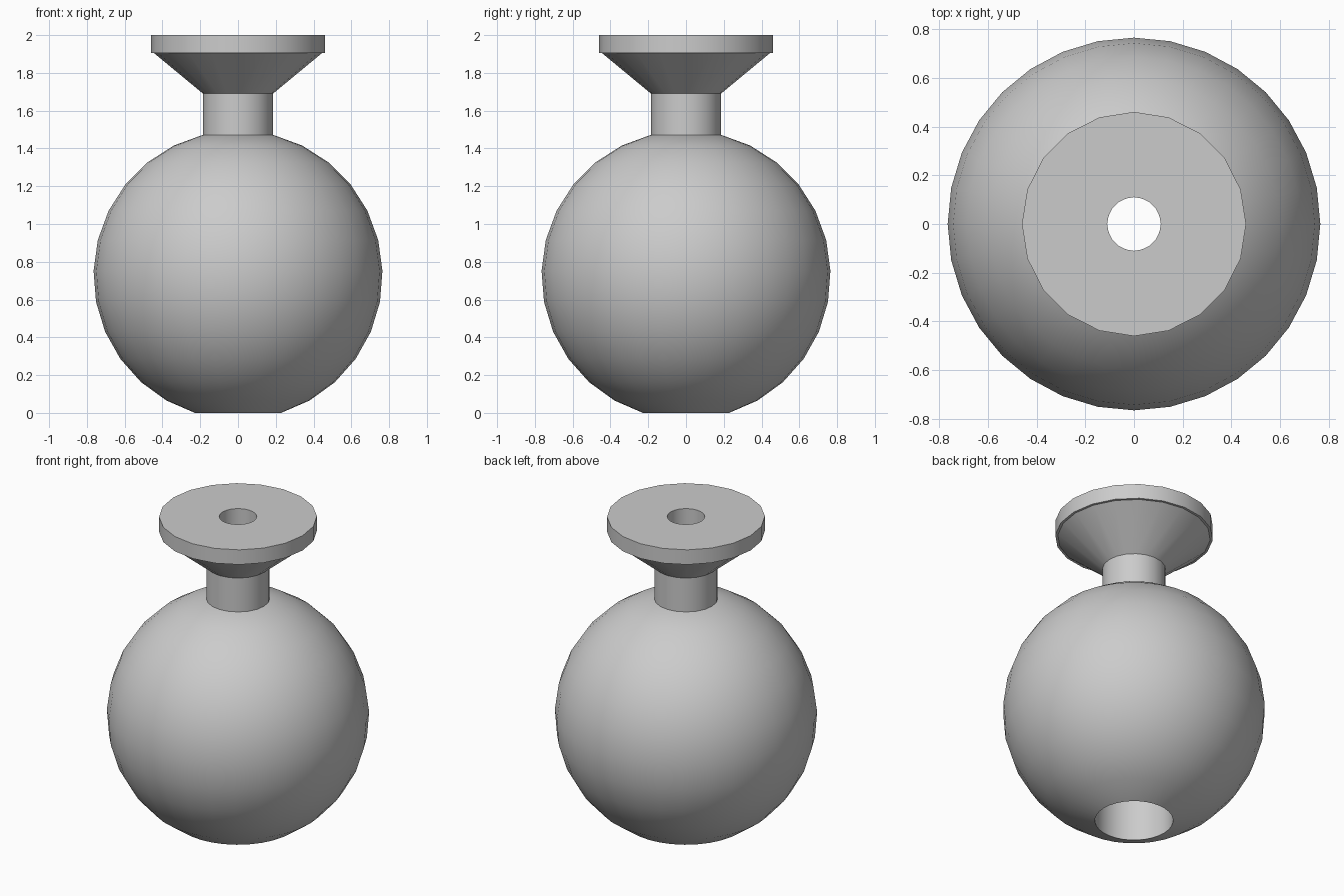
import bpy
import bmesh
from math import sin, cos, asin, pi, tau, radians

cube = bpy.data.objects.get("Cube")
if cube:
    bpy.data.objects.remove(cube, do_unlink=True)

grey = bpy.data.materials.new("plain grey")
grey.use_nodes = True
grey.diffuse_color = (0.6, 0.6, 0.6, 1)
grey.node_tree.nodes["Principled BSDF"].inputs["Base Color"].default_value = (0.6, 0.6, 0.6, 1)


def lathe(name, profile, sides):
    """Revolve a closed (radius, height) outline around the z axis."""
    bm = bmesh.new()
    rings = [[bm.verts.new((r * cos(tau * i / sides), r * sin(tau * i / sides), z))
              for i in range(sides)] for r, z in profile]
    for a, b in zip(rings, rings[1:] + rings[:1]):
        for i in range(sides):
            j = (i + 1) % sides
            bm.faces.new((a[i], a[j], b[j], b[i]))
    bmesh.ops.recalc_face_normals(bm, faces=bm.faces)
    mesh = bpy.data.meshes.new(name)
    bm.to_mesh(mesh)
    bm.free()
    mesh.materials.append(grey)
    obj = bpy.data.objects.new(name, mesh)
    bpy.context.collection.objects.link(obj)
    bpy.ops.object.select_all(action='DESELECT')
    obj.select_set(True)
    bpy.context.view_layer.objects.active = obj
    bpy.ops.object.shade_smooth_by_angle(angle=radians(30))
    return obj


BALL_R, BALL_Z = 0.765, 0.73
NECK_R, HOLE_R, BORE_R = 0.185, 0.11, 0.228
BORE_TOP = 1.0

# Ball: arc from the neck down to the wide bore in its underside
start = asin(NECK_R / BALL_R)
end = pi - asin(BORE_R / BALL_R)
steps = 12
angles = [start + (end - start) * i / steps for i in range(steps + 1)]
ball = [(BALL_R * sin(a), BALL_Z + BALL_R * cos(a)) for a in angles]
ball[-1] = (BORE_R, 0)
neck_base = ball[0][1]
# Wide bore, then the narrow hole continuing up to the neck
ball += [(BORE_R, BORE_TOP), (HOLE_R, BORE_TOP), (HOLE_R, neck_base)]
lathe("bored_ball", ball, 32)

# Neck, flared cone and flat rim with a hole through the middle
lathe("neck_and_flange", [
    (HOLE_R, neck_base - 0.01), (NECK_R, neck_base - 0.01),
    (NECK_R, 1.69), (0.445, 1.905), (0.46, 1.905),
    (0.46, 2.0), (HOLE_R, 2.0)], 20)
